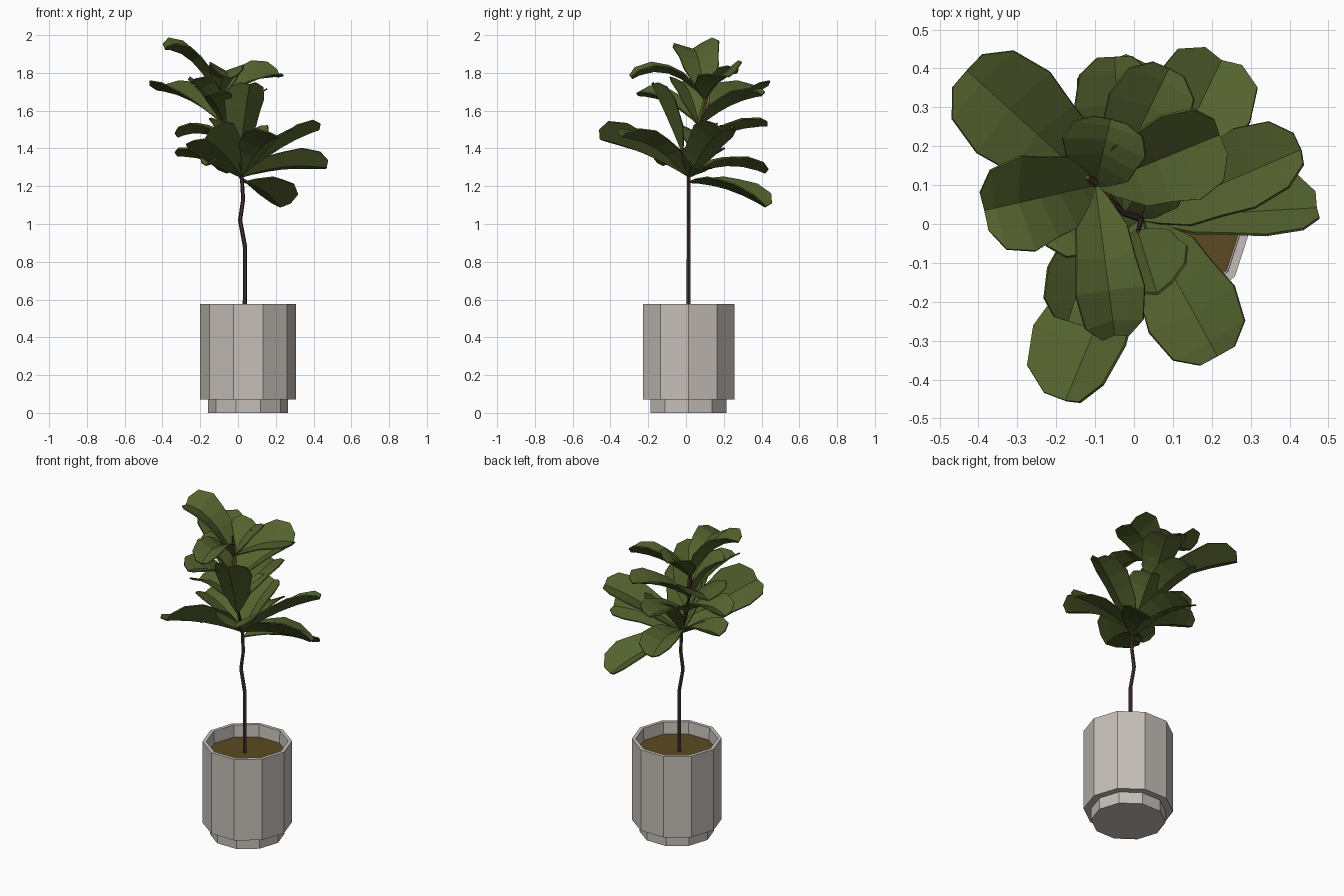
import bpy, bmesh, math
from mathutils import Vector

if "Cube" in bpy.data.objects:
    bpy.data.objects.remove(bpy.data.objects["Cube"])

UP = Vector((0, 0, 1))


def material(name, rgb):
    m = bpy.data.materials.new(name)
    m.diffuse_color = (*rgb, 1)
    m.use_nodes = True
    m.node_tree.nodes["Principled BSDF"].inputs["Base Color"].default_value = m.diffuse_color
    return m


stone = material("warm grey stone", (0.56, 0.52, 0.485))
earth = material("brown soil", (0.105, 0.068, 0.016))
bark = material("dark bark", (0.06, 0.038, 0.034))
green = material("leaf green", (0.088, 0.122, 0.027))


def finish(name, bm, mat, fix=True):
    if fix:
        bmesh.ops.recalc_face_normals(bm, faces=bm.faces[:])
    me = bpy.data.meshes.new(name)
    bm.to_mesh(me)
    bm.free()
    me.materials.append(mat)
    ob = bpy.data.objects.new(name, me)
    bpy.context.collection.objects.link(ob)
    return ob


def skin(name, rings, mat):
    """Join equal rings of points with quads and cap both ends."""
    bm = bmesh.new()
    vs = [[bm.verts.new(p) for p in r] for r in rings]
    n = len(vs[0])
    for a, b in zip(vs, vs[1:]):
        for i in range(n):
            bm.faces.new((a[i], a[(i + 1) % n], b[(i + 1) % n], b[i]))
    bm.faces.new(vs[0][::-1])
    bm.faces.new(vs[-1])
    return finish(name, bm, mat)


def lathe(name, profile, mat, n=10, centre=(0.054, 0.014)):
    rings = [[(centre[0] + r * math.cos(math.tau * i / n),
               centre[1] + r * math.sin(math.tau * i / n), z) for i in range(n)]
             for r, z in profile]
    return skin(name, rings, mat)


def tube(name, pts, r0, r1, mat, n=6):
    """Stem through the points, tapering evenly from r0 to r1."""
    pts = [Vector(p) for p in pts]
    last = len(pts) - 1
    rings = []
    for k, p in enumerate(pts):
        t = (pts[min(k + 1, last)] - pts[max(k - 1, 0)]).normalized()
        u = t.cross(Vector((0, 1, 0))).normalized()
        v = t.cross(u)
        r = r0 + (r1 - r0) * k / last
        rings.append([p + r * (u * math.cos(math.tau * i / n) + v * math.sin(math.tau * i / n))
                      for i in range(n)])
    return skin(name, rings, mat)


def leaf(name, base, tip, arch=.06, width=.22, roll=0, fold=0.45):
    """Broad fiddle-shaped leaf folded along an arched midrib."""
    p0, p2 = Vector(base), Vector(tip)
    p1 = (p0 + p2) / 2 + UP * arch
    r = math.radians(roll)
    shape = [(0, .06), (.12, .34), (.32, .74), (.5, .84), (.7, 1), (.9, .84), (1, .4)]
    bm = bmesh.new()
    rows = []
    for t, w in shape:
        p = p0 * (1 - t) ** 2 + p1 * 2 * t * (1 - t) + p2 * t * t
        d = ((p1 - p0) * (1 - t) + (p2 - p1) * t).normalized()
        s = d.cross(UP).normalized()
        n = s.cross(d)
        s, n = s * math.cos(r) + n * math.sin(r), n * math.cos(r) - s * math.sin(r)
        h = w * width / 2
        rows.append([bm.verts.new(p + s * h * k + n * h * fold * abs(k)) for k in (-1, 0, 1)])
    for a, b in zip(rows, rows[1:]):
        for i in (0, 1):
            bm.faces.new((a[i], a[i + 1], b[i + 1], b[i]))
    ob = finish("leaf_" + name, bm, green, fix=False)
    m = ob.modifiers.new("thickness", 'SOLIDIFY')
    m.thickness = 0.007
    m.offset = 0


# Pot with recessed foot and hollow rim
lathe("pot", [(.254, .072), (.254, .577), (.232, .577), (.226, .49)], stone)
lathe("pot_foot", [(.212, 0), (.212, .075)], stone)
lathe("soil", [(.226, .47), (.227, .503)], earth)

# Points on the stem from which leaves grow
fork = (.02, .014, 1.25)
middle = (-.03, .03, 1.4)
upper = (-.07, .07, 1.52)
crown = (-.1, .1, 1.66)

# Trunk, its forks and a growing tip
tube("trunk", [(.037, .014, .48), (.037, .014, .88), (.011, .014, 1.02), (.027, .014, 1.13), fork],
     .012, .010, bark)
tube("upper_stem", [fork, middle, upper, crown], .010, .007, bark)
tube("side_stem", [fork, (.01, -.02, 1.42)], .008, .005, bark)
tube("leaf_bud", [upper, (-.105, .11, 1.69), (-.12, .12, 1.77)], .017, .006, earth)

# Crown leaves
leaf("top_left", crown, (-.385, .035, 1.925), .14, .25, 8)
leaf("top_right", crown, (.22, .23, 1.78), .07, .25, -18)
leaf("top_front", crown, (-.05, -.285, 1.77), .17, .18, 5)
leaf("crown_back", crown, (-.06, .27, 1.80))
# Upper leaves
leaf("top_back_left", upper, (-.43, .395, 1.71), .08, .28)
leaf("upper_front_left", upper, (-.17, -.25, 1.68), .08, .20, 10)
leaf("upper_left", upper, (-.25, -.02, 1.75), .08)
leaf("upper_back", upper, (.09, .40, 1.68))
# Middle leaves
leaf("upper_front", (.01, -.02, 1.38), (.06, -.18, 1.74), .02)
leaf("middle_back", middle, (-.05, .43, 1.52))
leaf("middle_left", middle, (-.32, .07, 1.46), .10)
# Low leaves around the fork
leaf("front_left", fork, (-.175, -.455, 1.45), .05, .28, -32)
leaf("front_right", fork, (.215, -.34, 1.46), .10, .25)
leaf("right_high", fork, (.43, .19, 1.50), .06, .22, 18)
leaf("right_low", fork, (.47, .04, 1.30), .06, .20, 32)
leaf("lowest_back_right", (.03, .02, 1.22), (.225, .42, 1.09), .06, .27)
leaf("back_low", fork, (-.06, .42, 1.27), .10)
leaf("left_low", fork, (-.32, .13, 1.36))
leaf("front_left_low", fork, (-.17, -.12, 1.31), .07, .17)
leaf("inner_back", fork, (.08, .25, 1.5))
